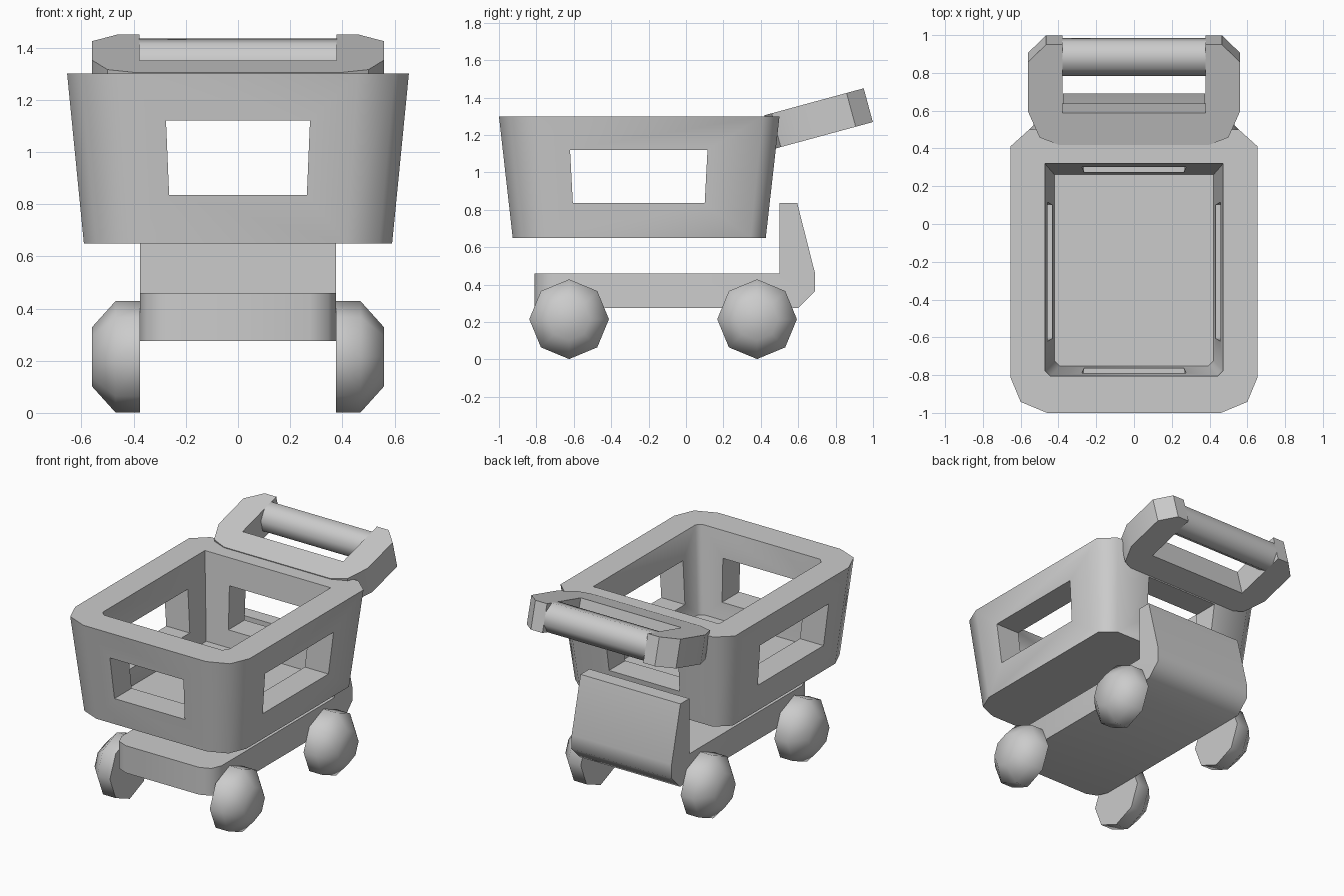
import bpy, bmesh, math
from mathutils import Matrix, Vector

if "Cube" in bpy.data.objects:
    bpy.data.objects.remove(bpy.data.objects["Cube"])

grey = bpy.data.materials.new("plain grey")
grey.diffuse_color = (0.6, 0.6, 0.6, 1)
grey.use_nodes = True
grey.node_tree.nodes["Principled BSDF"].inputs["Base Color"].default_value = grey.diffuse_color


def loft(name, rings, angle=50):
    """Closed solid skinned through rings of equal point count."""
    bm = bmesh.new()
    vs = [[bm.verts.new(p) for p in r] for r in rings]
    n = len(vs[0])
    bm.faces.new(vs[0])
    bm.faces.new(vs[-1])
    for a, b in zip(vs, vs[1:]):
        for i in range(n):
            j = (i + 1) % n
            bm.faces.new((a[i], a[j], b[j], b[i]))
    bmesh.ops.recalc_face_normals(bm, faces=bm.faces)
    me = bpy.data.meshes.new(name)
    bm.to_mesh(me)
    bm.free()
    me.materials.append(grey)
    ob = bpy.data.objects.new(name, me)
    bpy.context.collection.objects.link(ob)
    smooth(ob, angle)
    return ob


def smooth(ob, angle):
    for p in ob.data.polygons:
        p.use_smooth = True
    ob.data.set_sharp_from_angle(angle=math.radians(angle))


def box_ring(x, y0, y1, z):
    return [(-x, y0, z), (x, y0, z), (x, y1, z), (-x, y1, z)]


def mirrored(half):
    """Half outline on +x, completed across x = 0."""
    return half + [(-x, y) for x, y in reversed(half)]


# Basket: tapered shell with rounded front corners and cut rear corners
outline = mirrored([(0.46, -1.0), (0.6, -0.942), (0.655, -0.81), (0.655, 0.41), (0.555, 0.5)])
s = 0.902
basket = loft("basket", [
    [(x * s, (y + 0.25) * s - 0.25, 0.65) for x, y in outline],
    [(x, y, 1.3) for x, y in outline]])


def cavity_ring(x, y0, y1, z, c=0.03):
    return [(px, py, z) for px, py in mirrored([(x - c, y0), (x, y0 + c), (x, y1)])]


# Basket cavity and the window openings through all four walls
cutters = [
    loft("cavity_cutter", [cavity_ring(0.422, -0.753, 0.262, 0.72),
                           cavity_ring(0.481, -0.815, 0.33, 1.4)]),
    loft("front_window_cutter", [box_ring(0.264, -2, 2, 0.835), box_ring(0.276, -2, 2, 1.12)]),
    loft("side_window_cutter", [box_ring(2, -0.605, 0.1, 0.835), box_ring(2, -0.62, 0.115, 1.12)])]
bpy.context.view_layer.objects.active = basket
for c in cutters:
    m = basket.modifiers.new(c.name, 'BOOLEAN')
    m.operation = 'DIFFERENCE'
    m.solver = 'EXACT'
    m.object = c
    bpy.ops.object.modifier_apply(modifier=m.name)
    bpy.data.objects.remove(c)
smooth(basket, 50)

# Chassis: side profile swept across x, front vertical edges rounded
profile = [(-0.81, 0.46), (0.5, 0.46), (0.5, 0.835), (0.595, 0.835),
           (0.69, 0.46), (0.69, 0.365), (0.6, 0.275), (-0.81, 0.275)]
chassis = loft("chassis", [[(x, y, z) for y, z in profile] for x in (-0.375, 0.375)])
bm = bmesh.new()
bm.from_mesh(chassis.data)
front = [e for e in bm.edges
         if all(v.co.y < -0.8 for v in e.verts) and abs(e.verts[0].co.x - e.verts[1].co.x) < 0.01]
bmesh.ops.bevel(bm, geom=front, offset=0.1, segments=2, profile=0.5, affect='EDGES')
bm.to_mesh(chassis.data)
bm.free()
smooth(chassis, 50)

# Handle frame: U-shaped plate, tilted up toward the back
tilt = Matrix.Translation((0, 0.4, 1.3)) @ Matrix.Rotation(math.radians(15.2), 4, 'X')
thick = 0.187
frame = mirrored([(0.4, 0.02), (0.5, 0.06), (0.56, 0.2), (0.56, 0.475),
                  (0.465, 0.57), (0.378, 0.57), (0.378, 0.195)])
loft("handle_frame", [[tilt @ Vector((x, u, v)) for x, u in frame] for v in (-thick, 0)], 40)

# Grip: eight-sided bar between the handle arms
r = 0.0935 / math.cos(math.pi / 8)
grip = [(0.4765 + r * math.cos(a), -thick / 2 + r * math.sin(a))
        for a in (math.pi * (i + 0.5) / 4 for i in range(8))]
loft("handle_grip", [[tilt @ Vector((x, u, v)) for u, v in grip] for x in (-0.38, 0.38)], 60)

# Wheels: eight-sided half domes on each side
for side, sx in (("left", -1), ("right", 1)):
    for end, y in (("front", -0.625), ("rear", 0.38)):
        loft(f"{end}_{side}_wheel", [
            [(sx * x, y + r * math.cos(k * math.pi / 4), 0.215 + r * math.sin(k * math.pi / 4))
             for k in range(8)]
            for x, r in ((0.375, 0.213), (0.47, 0.213), (0.56, 0.113))], 60)
